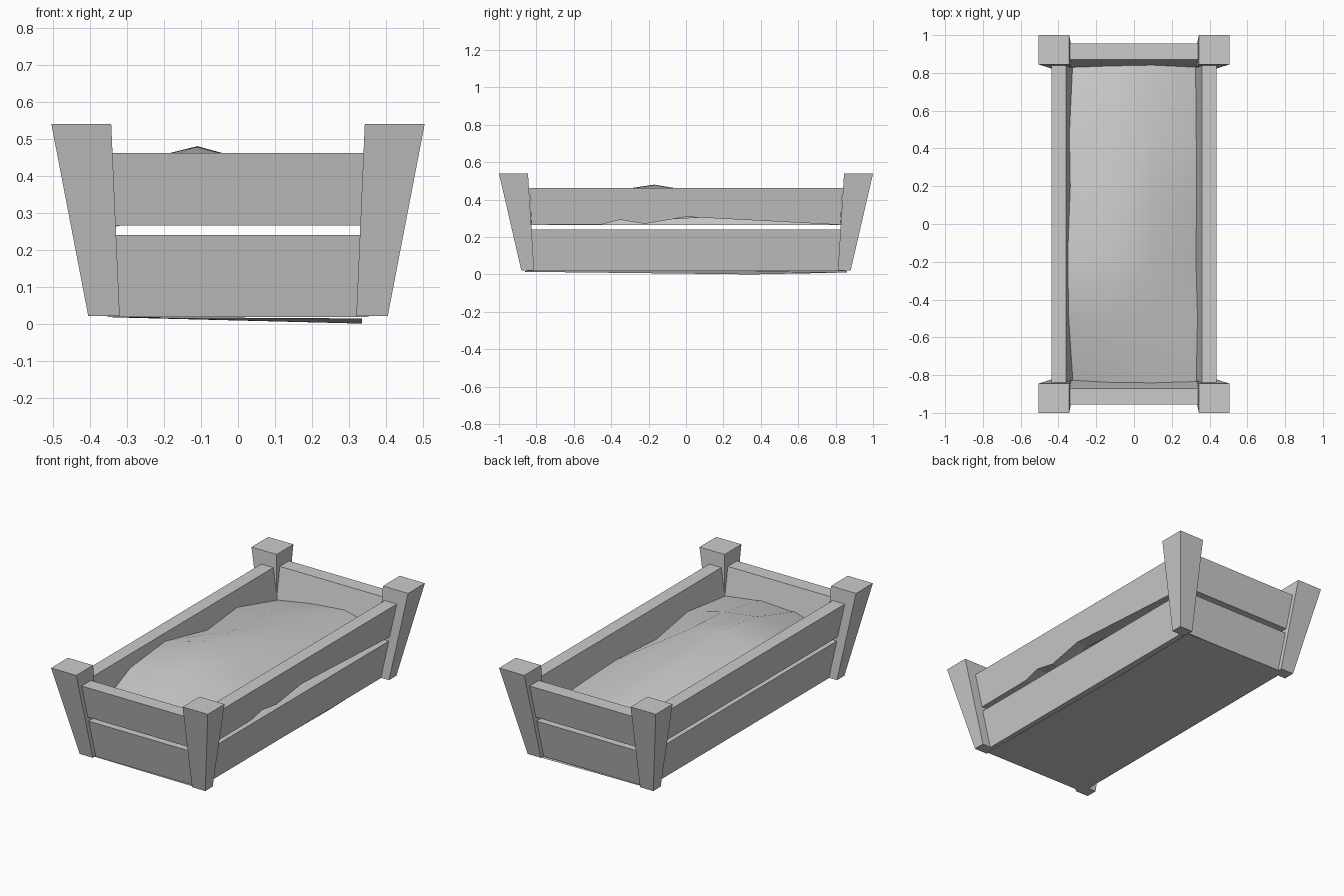
import bpy, bmesh
from mathutils import Vector

if "Cube" in bpy.data.objects:
    bpy.data.objects.remove(bpy.data.objects["Cube"])


def make(name, verts, faces, smooth=False, fix=True):
    me = bpy.data.meshes.new(name)
    me.from_pydata(verts, [], faces)
    if fix:
        bm = bmesh.new()
        bm.from_mesh(me)
        bmesh.ops.recalc_face_normals(bm, faces=bm.faces)
        bm.to_mesh(me)
        bm.free()
    ob = bpy.data.objects.new(name, me)
    bpy.context.collection.objects.link(ob)
    for p in me.polygons:
        p.use_smooth = smooth
    return ob


# Tapered corner posts, leaning outwards
def post(name, sx, sy):
    rings = [(0.02, 0.32, 0.405, 0.812, 0.88), (0.54, 0.343, 0.505, 0.845, 1.0)]
    v = []
    for z, x0, x1, y0, y1 in rings:
        v += [(sx * x, sy * y, z) for x, y in ((x0, y0), (x1, y0), (x1, y1), (x0, y1))]
    f = [(i, (i + 1) % 4, (i + 1) % 4 + 4, i + 4) for i in range(4)]
    make(name, v, f + [(4, 5, 6, 7), (3, 2, 1, 0)])


for sx, a in ((-1, "left"), (1, "right")):
    for sy, b in ((-1, "front"), (1, "back")):
        post(f"{b}_{a}_post", sx, sy)


# Leaning plank: outline is (along, height), extruded inwards from the outer slope
def plank(name, outline, axis, sign, outer, slope, thick):
    v = []
    for t in (0, thick):
        for a, z in outline:
            d = sign * (outer - slope * (0.462 - z) - t)
            v.append((d, a, z) if axis == "x" else (a, d, z))
    n = len(outline)
    f = [tuple(range(n)), tuple(range(2 * n - 1, n - 1, -1))]
    f += [(i, (i + 1) % n, (i + 1) % n + n, i + n) for i in range(n)]
    make(name, v, f)


def outline(half_low, half_high, z0, z1, bottom=()):
    return [(-half_low, z0), *bottom, (half_low, z0), (half_high, z1), (-half_high, z1)]


end = ("y", 0.955, 0.23, 0.085)
side = ("x", 0.437, 0.19, 0.078)
chipped = [(-0.45, 0.267), (-0.35, 0.292), (-0.22, 0.27), (0.0, 0.308)]
for s, e, w in ((-1, "front", "left"), (1, "back", "right")):
    for lvl, z0, z1, end_h, side_h in (("lower", 0.018, 0.24, (0.325, 0.334), (0.815, 0.826)),
                                       ("upper", 0.265, 0.462, (0.334, 0.341), (0.826, 0.838))):
        ax, o, sl, t = end
        plank(f"{e}_{lvl}_plank", outline(*end_h, z0, z1), ax, s, o, sl, t)
        ax, o, sl, t = side
        chips = chipped if (lvl, w) == ("upper", "right") else ()
        plank(f"{w}_{lvl}_plank", outline(*side_h, z0, z1, chips), ax, s, o, sl, t)

# Uneven mound of soil
xs = [-0.35, -0.11, 0.11, 0.345]
rows = [(-0.872, .257, .32, .33, .30),
        (-0.50, .39, .43, .40, .34),
        (-0.17, .42, .48, .42, .29),
        (0.19, .345, .42, .40, .31),
        (0.48, .37, .40, .37, .30),
        (0.872, .27, .31, .33, .28)]
v = [(x, r[0], z) for r in rows for x, z in zip(xs, r[1:])]
f = [(j * 4 + i, j * 4 + i + 1, j * 4 + i + 5, j * 4 + i + 4) for j in range(5) for i in range(3)]
make("soil", v, f, smooth=True, fix=False)

# Slightly sagging floor
v = [(-0.34, -0.86, 0.018), (0.335, -0.86, 0.014), (0.335, 0.35, 0.0),
     (0.335, 0.86, 0.01), (-0.34, 0.86, 0.018), (-0.34, 0.35, 0.017)]
make("floor", v, [(0, 5, 2, 1), (5, 4, 3, 2)], fix=False)
